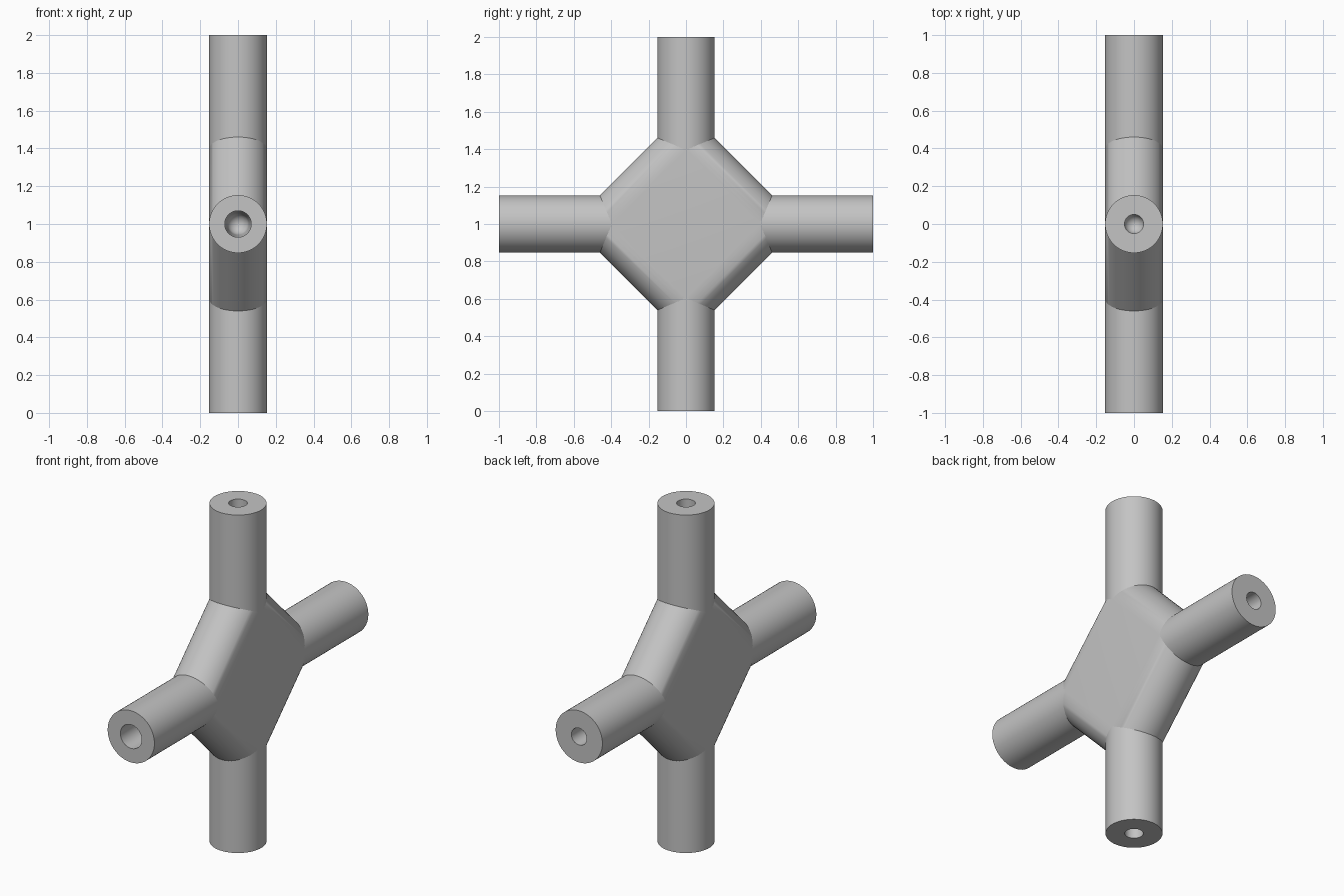
import bpy, bmesh, math
from mathutils import Matrix, Vector

cube = bpy.data.objects.get("Cube")
if cube:
    bpy.data.objects.remove(cube, do_unlink=True)

R = 0.153        # pipe radius, also half the plate thickness
CORNER = 0.397   # half diagonal of the flat diamond face
CENTRE = Vector((0, 0, 1))

grey = bpy.data.materials.new("plain_grey")
grey.use_nodes = True
colour = (0.55, 0.55, 0.55, 1)
grey.diffuse_color = colour
grey.node_tree.nodes["Principled BSDF"].inputs["Base Color"].default_value = colour


def finish(bm, name, matrix):
    bmesh.ops.recalc_face_normals(bm, faces=bm.faces)
    mesh = bpy.data.meshes.new(name)
    bm.to_mesh(mesh)
    bm.free()
    mesh.transform(matrix)
    mesh.materials.append(grey)
    obj = bpy.data.objects.new(name, mesh)
    bpy.context.collection.objects.link(obj)
    bpy.ops.object.select_all(action='DESELECT')
    obj.select_set(True)
    bpy.context.view_layer.objects.active = obj
    bpy.ops.object.shade_smooth_by_angle(angle=math.radians(30))


# Diamond plate with fully rounded rims, lofted across its thickness
def make_body(steps=24):
    bm = bmesh.new()
    rings = []
    for i in range(steps + 1):
        t = math.pi * (i / steps - 0.5)
        d = CORNER + math.sqrt(2) * R * math.cos(t)
        x = R * math.sin(t)
        rings.append([bm.verts.new((x, y * d, z * d))
                      for y, z in ((1, 0), (0, 1), (-1, 0), (0, -1))])
    for a, b in zip(rings, rings[1:]):
        for k in range(4):
            n = (k + 1) % 4
            bm.faces.new((a[k], a[n], b[n], b[k]))
    bm.faces.new(rings[0])
    bm.faces.new(rings[-1])
    finish(bm, "diamond_body", Matrix.Translation(CENTRE))


# Pipe arm with a blind, round-bottomed bore, turned about its axis
def make_arm(name, direction, mouth, bore):
    profile = [(0, CORNER - 0.01), (R, CORNER - 0.01), (R, 1), (mouth, 1)]
    if mouth > bore:
        profile.append((mouth, 0.85))
    bottom = 0.65
    for i in range(7):
        a = math.pi / 2 * i / 6
        profile.append((bore * math.cos(a), bottom + bore * (1 - math.sin(a))))
    profile[-1] = (0, bottom)
    bm = bmesh.new()
    verts = [bm.verts.new((r, 0, h)) for r, h in profile]
    edges = [bm.edges.new(pair) for pair in zip(verts, verts[1:])]
    bmesh.ops.spin(bm, geom=verts + edges, cent=(0, 0, 0), axis=(0, 0, 1),
                   angle=2 * math.pi, steps=64)
    bmesh.ops.remove_doubles(bm, verts=bm.verts, dist=0.0001)
    turn = Vector((0, 0, 1)).rotation_difference(Vector(direction)).to_matrix().to_4x4()
    finish(bm, name, Matrix.Translation(CENTRE) @ turn)


make_body()
make_arm("front_arm", (0, -1, 0), 0.07, 0.057)
make_arm("back_arm", (0, 1, 0), 0.05, 0.05)
make_arm("top_arm", (0, 0, 1), 0.05, 0.05)
make_arm("bottom_arm", (0, 0, -1), 0.05, 0.05)
